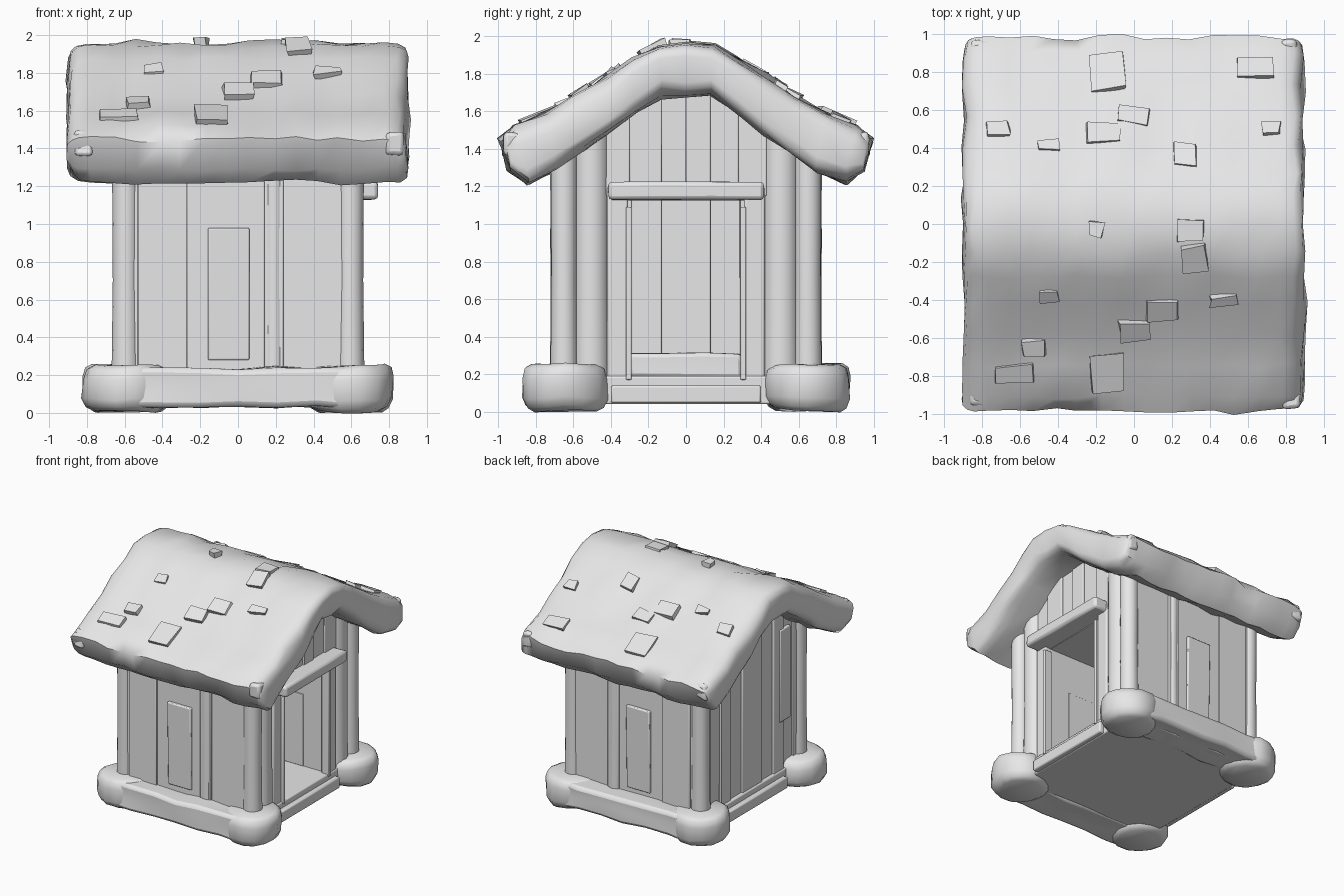
import bpy, bmesh, math, random
from mathutils import Vector, Matrix, noise

if "Cube" in bpy.data.objects:
    bpy.data.objects.remove(bpy.data.objects["Cube"])

random.seed(4)
clay = bpy.data.materials.new("plain_grey")
clay.diffuse_color = (0.8, 0.8, 0.8, 1)
clay.use_nodes = True
clay.node_tree.nodes["Principled BSDF"].inputs["Base Color"].default_value = clay.diffuse_color


def finish(name, bm, lump=0.0, freq=4.0, bevel=0.0, angle=35):
    """Roughen, shade and link a bmesh as a named object."""
    for v in bm.verts:
        v.co += noise.noise_vector(v.co * freq + Vector((3.1, 1.7, 0.4))) * lump
    bmesh.ops.recalc_face_normals(bm, faces=bm.faces)
    me = bpy.data.meshes.new(name)
    bm.to_mesh(me)
    bm.free()
    me.materials.append(clay)
    for p in me.polygons:
        p.use_smooth = True
    me.set_sharp_from_angle(angle=math.radians(angle))
    ob = bpy.data.objects.new(name, me)
    bpy.context.collection.objects.link(ob)
    if bevel:
        m = ob.modifiers.new("soft_edges", 'BEVEL')
        m.width, m.segments = bevel, 2
        m.limit_method = 'ANGLE'
    return ob


def box(name, lo, hi, bevel=0.012, cuts=0, lump=0.0):
    bm = bmesh.new()
    lo, hi = Vector(lo), Vector(hi)
    bmesh.ops.create_cube(bm, size=1)
    for v in bm.verts:
        v.co = Vector([(lo[i] + hi[i]) / 2 + v.co[i] * (hi[i] - lo[i]) for i in range(3)])
    if cuts:
        bmesh.ops.subdivide_edges(bm, edges=bm.edges[:], cuts=cuts, use_grid_fill=True)
    return finish(name, bm, lump, 5, bevel)


def lathe(name, x, y, profile, seg=16, lump=0.0):
    """Upright round part from (radius, height) points."""
    bm = bmesh.new()
    rings = [[bm.verts.new((x + r * math.cos(2 * math.pi * i / seg),
                            y + r * math.sin(2 * math.pi * i / seg), z)) for i in range(seg)]
             for r, z in profile]
    for a, b in zip(rings, rings[1:]):
        for i in range(seg):
            j = (i + 1) % seg
            bm.faces.new((a[i], a[j], b[j], b[i]))
    bm.faces.new(rings[0])
    bm.faces.new(rings[-1])
    return finish(name, bm, lump, 5, 0, 50)


# Roof cross-section, half of it: top and underside (y, z)
TOP = [(0, 1.965), (.15, 1.945), (.28, 1.875), (.42, 1.785), (.58, 1.68), (.75, 1.585), (.91, 1.515), (.985, 1.45)]
LOW = [(0, 1.695), (.13, 1.685), (.27, 1.585), (.42, 1.475), (.55, 1.385), (.7, 1.285), (.85, 1.22), (.94, 1.29)]


def height(y, pts):
    y = abs(y)
    for (a, za), (b, zb) in zip(pts, pts[1:]):
        if y <= b:
            return za + (zb - za) * (y - a) / (b - a)
    return pts[-1][1]


# Thatched roof: section swept along x, rounded towards both ends
def mirrored(pts):
    return [(-y, z) for y, z in pts[:0:-1]] + pts


ends = [(.895, .45), (.88, .74), (.845, .92), (.78, .99)]
stations = [(-x, f) for x, f in ends] + [(-.66 + .12 * i, 1) for i in range(12)] + ends[::-1]
bm = bmesh.new()
sections = []
for x, f in stations:
    up, down = [], []
    for t, b in zip(mirrored(TOP), mirrored(LOW)):
        t, b = Vector(t), Vector(b)
        c = (t + b) / 2
        p, q = c + (t - c) * f, c + (b - c) * f
        shrink = 0.96 + 0.04 * f
        up.append(bm.verts.new((x, p.x * shrink, p.y)))
        down.append(bm.verts.new((x, q.x * shrink, q.y)))
    sections.append((up, down))
n = len(sections[0][0])
for (u0, d0), (u1, d1) in zip(sections, sections[1:]):
    r0, r1 = u0 + d0[::-1], u1 + d1[::-1]
    for i in range(len(r0)):
        j = (i + 1) % len(r0)
        bm.faces.new((r0[i], r0[j], r1[j], r1[i]))
for u, d in (sections[0], sections[-1]):
    for i in range(n - 1):
        bm.faces.new((u[i], u[i + 1], d[i + 1], d[i]))
finish("thatched_roof", bm, 0.03, 6, 0, 50)

# Loose patches half sunk in the roof: x, y, width, length
patches = [(-.14, .8, .17, .2), (-.16, .48, .17, .12), (0, .57, .16, .1), (.27, .36, .12, .13),
           (.3, -.03, .13, .12), (.32, -.18, .12, .15), (.15, -.46, .17, .12), (0, -.56, .16, .11),
           (-.14, -.78, .17, .2), (-.63, -.79, .2, .1), (.64, .82, .2, .1), (-.45, .41, .1, .06),
           (-.72, .5, .12, .09), (-.45, -.38, .1, .07), (.47, -.4, .14, .06), (-.53, -.65, .12, .08),
           (.72, .5, .1, .07), (-.2, -.03, .07, .07)]
for x, y, w, l in patches:
    bm = bmesh.new()
    bmesh.ops.create_cube(bm, size=1)
    slope = math.atan2(height(abs(y) + .05, TOP) - height(abs(y) - .05, TOP), .1) * (1 if y > 0 else -1)
    if abs(y) < .1:
        slope = 0
    for v in bm.verts:
        v.co = Vector((v.co.x * w, v.co.y * l, v.co.z * .04))
        v.co += Vector([random.uniform(-.01, .01) for _ in range(3)])
    tilt = Matrix.Rotation(random.uniform(-.1, .1), 4, 'Z') @ Matrix.Rotation(slope, 4, 'X')
    bm.transform(Matrix.Translation((x, y, height(y, TOP) + .004)) @ tilt)
    finish("roof_patch", bm)

# Lumps at the four roof corners
for sx in (-1, 1):
    for sy in (-1, 1):
        box("roof_corner_lump", (sx * .82 - .05, sy * .92 - .05, 1.36), (sx * .82 + .05, sy * .92 + .05, 1.49),
            .02, 1, .03)

# Foundation: round corner pads, long beams, floor slab and sills
for sx in (-1, 1):
    for sy in (-1, 1):
        lathe("corner_pad", sx * .59, sy * .645,
              [(.17, .008), (.205, .03), (.228, .075), (.23, .18), (.215, .23), (.18, .25)], 14, .018)
for sy in (-1, 1):
    box("foundation_beam", (-.62, sy * .7 - .15, .035), (.62, sy * .7 + .15, .24), .035, 5, .02)
box("floor_slab", (-.64, -.74, .04), (.64, .74, .19), .01)
for sx in (-1, 1):
    box("sill", (sx * .65 - .03, -.4, .045), (sx * .65 + .03, .4, .14), .012)
box("inner_step", (-.57, -.3, .18), (-.42, .3, .31), .02, 2, .015)


def gable_plank(x, y0, y1, z0, thick):
    """Upright plank whose top follows the roof underside."""
    bm = bmesh.new()
    ys = [y1, (y0 + y1) / 2, y0]
    outline = [(y0, z0), (y1, z0)] + [(y, height(y, LOW) + .06) for y in ys]
    a = [bm.verts.new((x - thick / 2, y, z)) for y, z in outline]
    b = [bm.verts.new((x + thick / 2, y, z)) for y, z in outline]
    bm.faces.new(a)
    bm.faces.new(b)
    for i in range(5):
        j = (i + 1) % 5
        bm.faces.new((a[i], a[j], b[j], b[i]))
    finish("gable_plank", bm, 0, 1, .006)


# Planks over the doorway
edges = [-.43, -.3, -.13, 0, .13, .28, .43]
for i, (a, b) in enumerate(zip(edges, edges[1:])):
    gable_plank(.585 + .012 * (i % 2), a, b, 1.15, .05)
# Closed rear wall
edges = [-.68, -.55, -.42, -.29, -.13, .13, .29, .42, .55, .68]
for i, (a, b) in enumerate(zip(edges, edges[1:])):
    gable_plank(-.6 + .015 * (i % 2), a, b, .1, .05)
box("rear_wall_panel", (-.635, -.5, .6), (-.6, -.36, 1.38), .008)

# Side walls: planks, a round half-log and a tilted loose board
edges = [-.62, -.53, -.27, .14, .24, .62]
for sy in (-1, 1):
    for i, (a, b) in enumerate(zip(edges, edges[1:])):
        y = sy * (.675 + .012 * (i % 2))
        box("side_plank", (a, y - .025, .1), (b, y + .025, 1.38), .006)
    lathe("side_log", .19, sy * .67, [(.055, .15), (.05, .8), (.055, 1.38)], 12)
    board = box("loose_board", (-.11, -.045, -.35), (.11, .045, .35), .008)
    board.location = (-.05, sy * .674, .63)
    board.rotation_euler = (-sy * .02, 0, 0)

# Corner logs, with a second one beside the doorway
for sx in (-1, 1):
    for sy in (-1, 1):
        lathe("corner_log", sx * .595, sy * .65, [(.075, .15), (.068, .7), (.072, 1.38)], 14)
        if sx > 0:
            lathe("inner_corner_log", .56, sy * .505, [(.1, .15), (.094, .7), (.097, 1.48)], 14)

# Doorway on the right side: posts, thin frame and lintel
for sy in (-1, 1):
    box("door_post", (.56, sy * .365 - .055, .04), (.63, sy * .365 + .055, 1.2), .012)
    box("door_frame", (.58, sy * .305 - .015, .17), (.65, sy * .305 + .015, 1.09), .006)
box("lintel", (.54, -.415, 1.13), (.74, .415, 1.225), .02, 2, .008)

# Narrow room behind the doorway: side linings with a low board, and a ceiling
for sy in (-1, 1):
    box("room_lining", (-.58, sy * .325 - .015, .15), (.58, sy * .325 + .015, 1.16), .004)
    box("low_board", (-.4, sy * .31 - .006, .19), (.4, sy * .31 + .006, .8), .003)
box("ceiling", (-.58, -.33, 1.125), (.58, .33, 1.16), .004)
